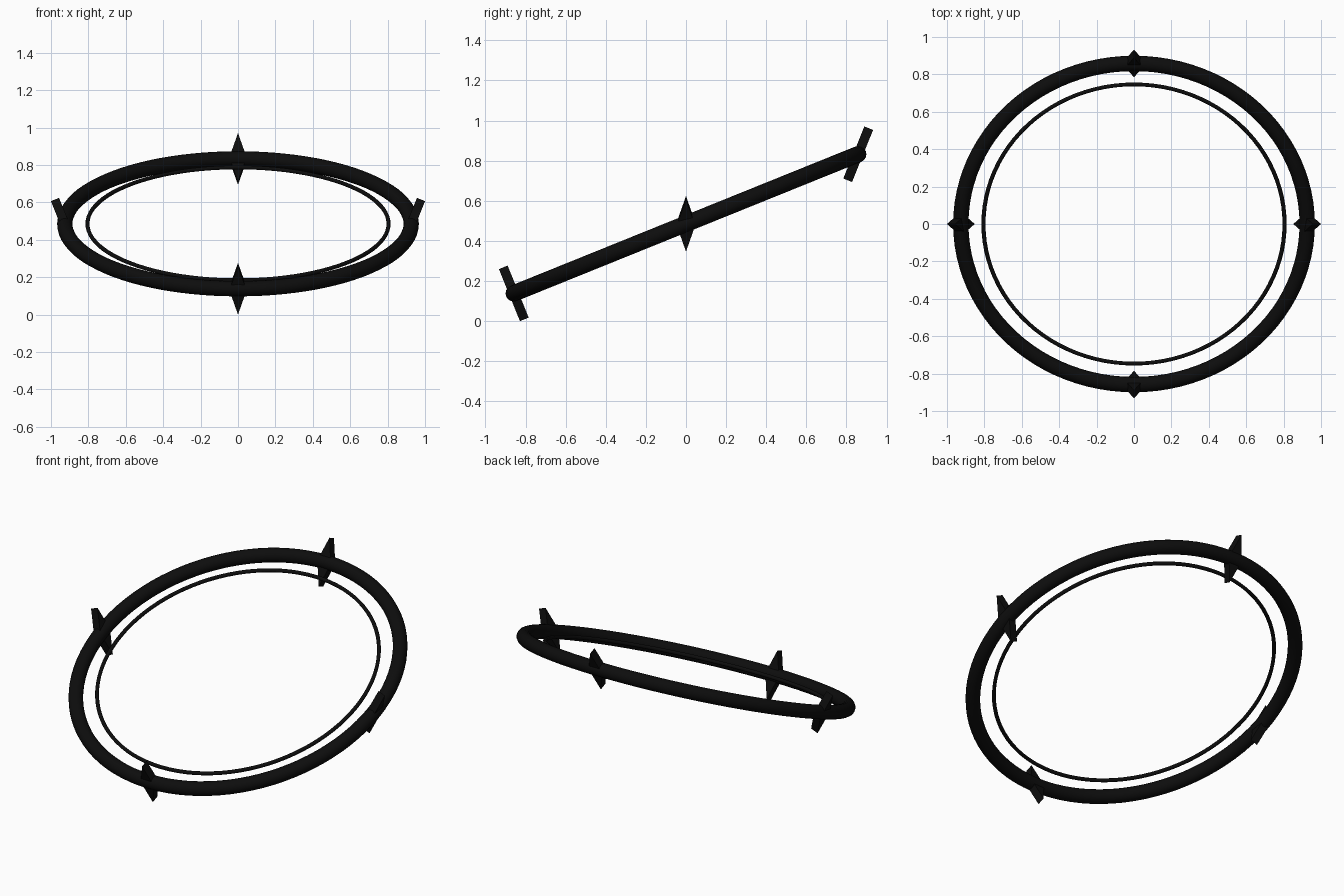
import bpy, bmesh
from math import sin, cos, pi, radians
from mathutils import Matrix

if "Cube" in bpy.data.objects:
    bpy.data.objects.remove(bpy.data.objects["Cube"])

TILT = radians(22)
R = 0.926
ZC = 0.4855

black = bpy.data.materials.new("black")
black.diffuse_color = (0.004, 0.004, 0.004, 1)
black.use_nodes = True
black.node_tree.nodes["Principled BSDF"].inputs["Base Color"].default_value = black.diffuse_color


def ring(name, major, minor, sides):
    bpy.ops.mesh.primitive_torus_add(
        major_radius=major, minor_radius=minor, major_segments=96,
        minor_segments=sides, location=(0, 0, ZC), rotation=(TILT, 0, 0))
    ob = bpy.context.object
    ob.name = name
    ob.data.materials.append(black)
    bpy.ops.object.shade_smooth_by_angle(angle=radians(50))


def spike(name, angle):
    # diamond plate, thin along local x (radial), leaning outward at the top
    w, h, t = 0.046, 0.14, 0.0235
    bm = bmesh.new()
    face = bm.faces.new([bm.verts.new((-t, y, z))
                         for y, z in ((0, -h), (w, 0), (0, h), (-w, 0))])
    ext = bmesh.ops.extrude_face_region(bm, geom=[face])
    bmesh.ops.translate(bm, vec=(2 * t, 0, 0),
                        verts=[v for v in ext["geom"] if isinstance(v, bmesh.types.BMVert)])
    bmesh.ops.recalc_face_normals(bm, faces=bm.faces)
    me = bpy.data.meshes.new(name)
    bm.to_mesh(me)
    bm.free()
    me.materials.append(black)
    ob = bpy.data.objects.new(name, me)
    bpy.context.collection.objects.link(ob)
    pos = (R * cos(angle), R * sin(angle) * cos(TILT), ZC + R * sin(angle) * sin(TILT))
    ob.matrix_world = (Matrix.Translation(pos) @ Matrix.Rotation(angle, 4, 'Z')
                       @ Matrix.Rotation(TILT, 4, 'Y'))


# tilted rings
ring("outer_ring", R, 0.041, 16)
ring("inner_ring", 0.805, 0.011, 8)

# four diamond markers around the outer ring
for i, side in enumerate(("right", "back", "left", "front")):
    spike(side + "_spike", i * pi / 2)
